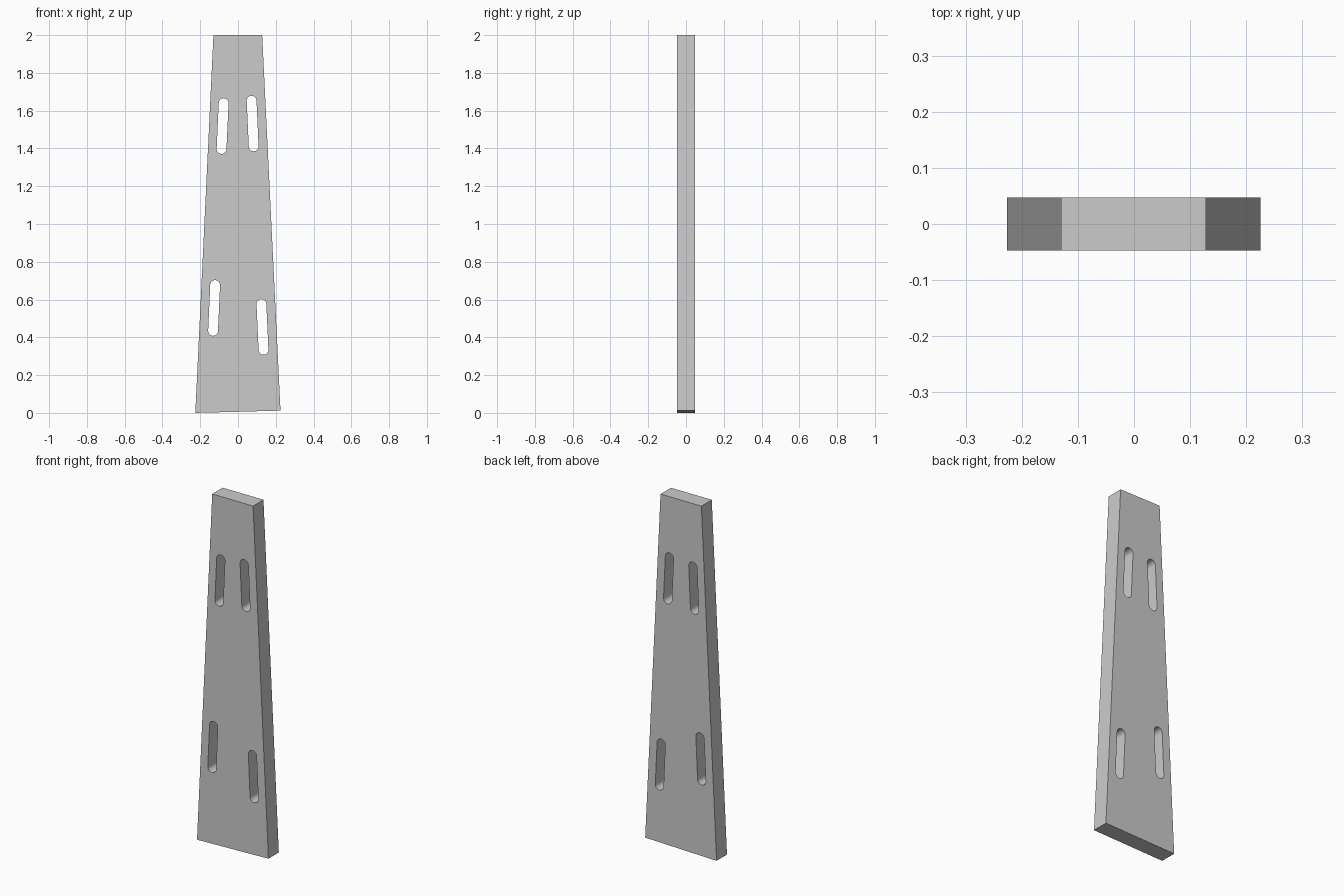
import bpy, bmesh, math
from mathutils import Vector, Matrix

cube = bpy.data.objects.get("Cube")
if cube:
    bpy.data.objects.remove(cube, do_unlink=True)

THICK = 0.094
SLOT_RADIUS = 0.026
ARC_STEPS = 12

grey = bpy.data.materials.new("plain_grey")
grey.use_nodes = True
colour = (0.6, 0.6, 0.6, 1)
grey.diffuse_color = colour
grey.node_tree.nodes["Principled BSDF"].inputs["Base Color"].default_value = colour


def slot_outline(top, bottom):
    """Rounded slot between two end-arc centres."""
    top, bottom = Vector(top), Vector(bottom)
    axis = top - bottom
    start = math.atan2(axis.y, axis.x) - math.pi / 2
    points = []
    for centre, offset in ((top, 0), (bottom, math.pi)):
        for i in range(ARC_STEPS + 1):
            a = start + offset + math.pi * i / ARC_STEPS
            points.append(centre + SLOT_RADIUS * Vector((math.cos(a), math.sin(a))))
    return points


def add_loop(curve, points):
    spline = curve.splines.new("POLY")
    spline.points.add(len(points) - 1)
    for point, (x, z) in zip(spline.points, points):
        point.co = (x, z, 0, 1)
    spline.use_cyclic_u = True


# Tapered board profile with a slightly slanted foot
profile = bpy.data.curves.new("slotted_board_profile", "CURVE")
profile.dimensions = "2D"
profile.fill_mode = "BOTH"
profile.extrude = THICK / 2
add_loop(profile, [(-0.226, 0), (0.225, 0.012), (0.128, 2), (-0.13, 2)])

# Four slots running parallel to the nearest side edge
slots = [
    ((-0.076, 1.64), (-0.087, 1.397)),
    ((0.072, 1.653), (0.083, 1.411)),
    ((-0.121, 0.677), (-0.132, 0.434)),
    ((0.124, 0.576), (0.135, 0.334)),
]
for top, bottom in slots:
    add_loop(profile, slot_outline(top, bottom))

# Turn the extruded profile into a clean upright mesh
board = bpy.data.objects.new("slotted_board", profile)
bpy.context.collection.objects.link(board)
bpy.ops.object.select_all(action="DESELECT")
board.select_set(True)
bpy.context.view_layer.objects.active = board
bpy.ops.object.convert(target="MESH")
board = bpy.context.object
board.name = "slotted_board"

bm = bmesh.new()
bm.from_mesh(board.data)
bmesh.ops.remove_doubles(bm, verts=bm.verts, dist=0.0001)
bmesh.ops.transform(bm, matrix=Matrix.Rotation(math.pi / 2, 4, "X"), verts=bm.verts)
bmesh.ops.recalc_face_normals(bm, faces=bm.faces)
bm.to_mesh(board.data)
bm.free()

board.data.materials.clear()
board.data.materials.append(grey)
bpy.ops.object.shade_smooth_by_angle(angle=math.radians(30))
